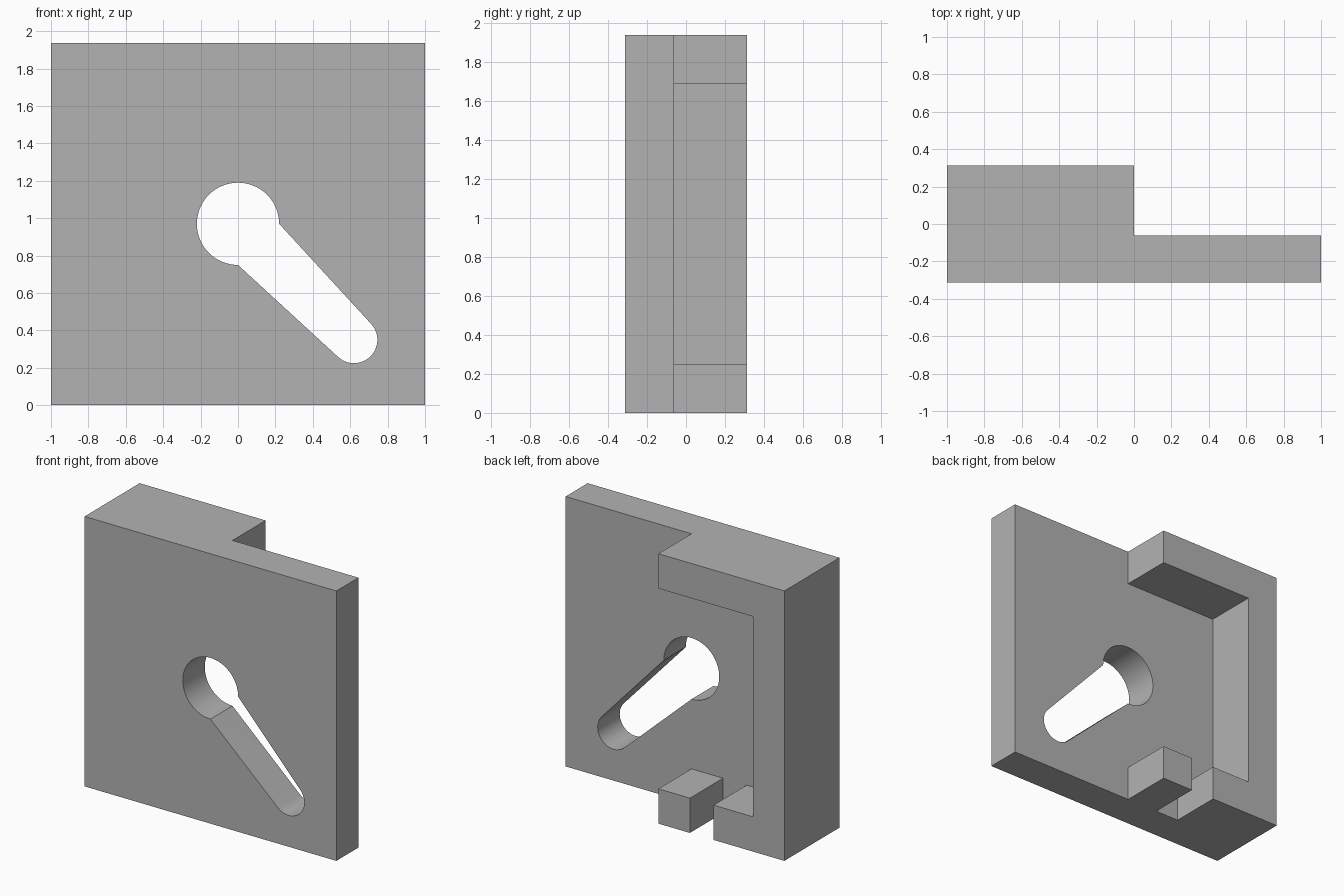
import bpy
import bmesh
from math import radians, cos, sin

if "Cube" in bpy.data.objects:
    bpy.data.objects.remove(bpy.data.objects["Cube"], do_unlink=True)

HEIGHT = 1.9375
DEPTH = 0.3125       # half of the full thickness
PLATE_BACK = -0.0625

grey = bpy.data.materials.new("plain grey")
grey.use_nodes = True
grey.diffuse_color = (0.45, 0.45, 0.45, 1)
grey.node_tree.nodes["Principled BSDF"].inputs["Base Color"].default_value = grey.diffuse_color


def prism(name, profile, y0, y1):
    """Extrude an x-z profile from y0 to y1."""
    bm = bmesh.new()
    face = bm.faces.new([bm.verts.new((x, y0, z)) for x, z in profile])
    out = bmesh.ops.extrude_face_region(bm, geom=[face])
    moved = [v for v in out["geom"] if isinstance(v, bmesh.types.BMVert)]
    bmesh.ops.translate(bm, verts=moved, vec=(0, y1 - y0, 0))
    bmesh.ops.recalc_face_normals(bm, faces=bm.faces)
    mesh = bpy.data.meshes.new(name)
    bm.to_mesh(mesh)
    bm.free()
    mesh.materials.append(grey)
    obj = bpy.data.objects.new(name, mesh)
    bpy.context.collection.objects.link(obj)
    return obj


def arc(cx, cz, r, start, end, steps):
    angles = [radians(start + (end - start) * i / steps) for i in range(steps + 1)]
    return [(cx + r * cos(a), cz + r * sin(a)) for a in angles]


def cut(obj, cutter):
    cutter.hide_render = True
    mod = obj.modifiers.new("cut", "BOOLEAN")
    mod.operation = "DIFFERENCE"
    mod.solver = "EXACT"
    mod.object = cutter
    bpy.context.view_layer.objects.active = obj
    bpy.ops.object.modifier_apply(modifier=mod.name)
    bpy.data.objects.remove(cutter, do_unlink=True)


# Solid block
bracket = prism("keyhole_bracket", [(-1, 0), (1, 0), (1, HEIGHT), (-1, HEIGHT)], -DEPTH, DEPTH)

# Clear the back, leaving a C-shaped rim with a notch in its lower arm
clearance = [(1.1, -0.1), (1.1, 2.1), (0, 2.1), (0, 1.6875), (-0.75, 1.6875),
             (-0.75, 0.25), (-0.4375, 0.25), (-0.4375, -0.1), (-0.25, -0.1),
             (-0.25, 0.25), (0, 0.25), (0, -0.1)]
cut(bracket, prism("back_clearance", clearance, PLATE_BACK, 0.5))

# Keyhole: round hole running into a tapering slot with a rounded end
keyhole = arc(0, 0.97, 0.22, 0, 270, 48) + arc(0.62, 0.35, 0.125, -132.5, 42.5, 28)
cut(bracket, prism("keyhole_cutter", keyhole, -0.5, 0.2))

# Smooth the curved walls, keep the corners crisp
bpy.ops.object.select_all(action="DESELECT")
bracket.select_set(True)
bpy.context.view_layer.objects.active = bracket
bpy.ops.object.shade_smooth_by_angle(angle=radians(25))
